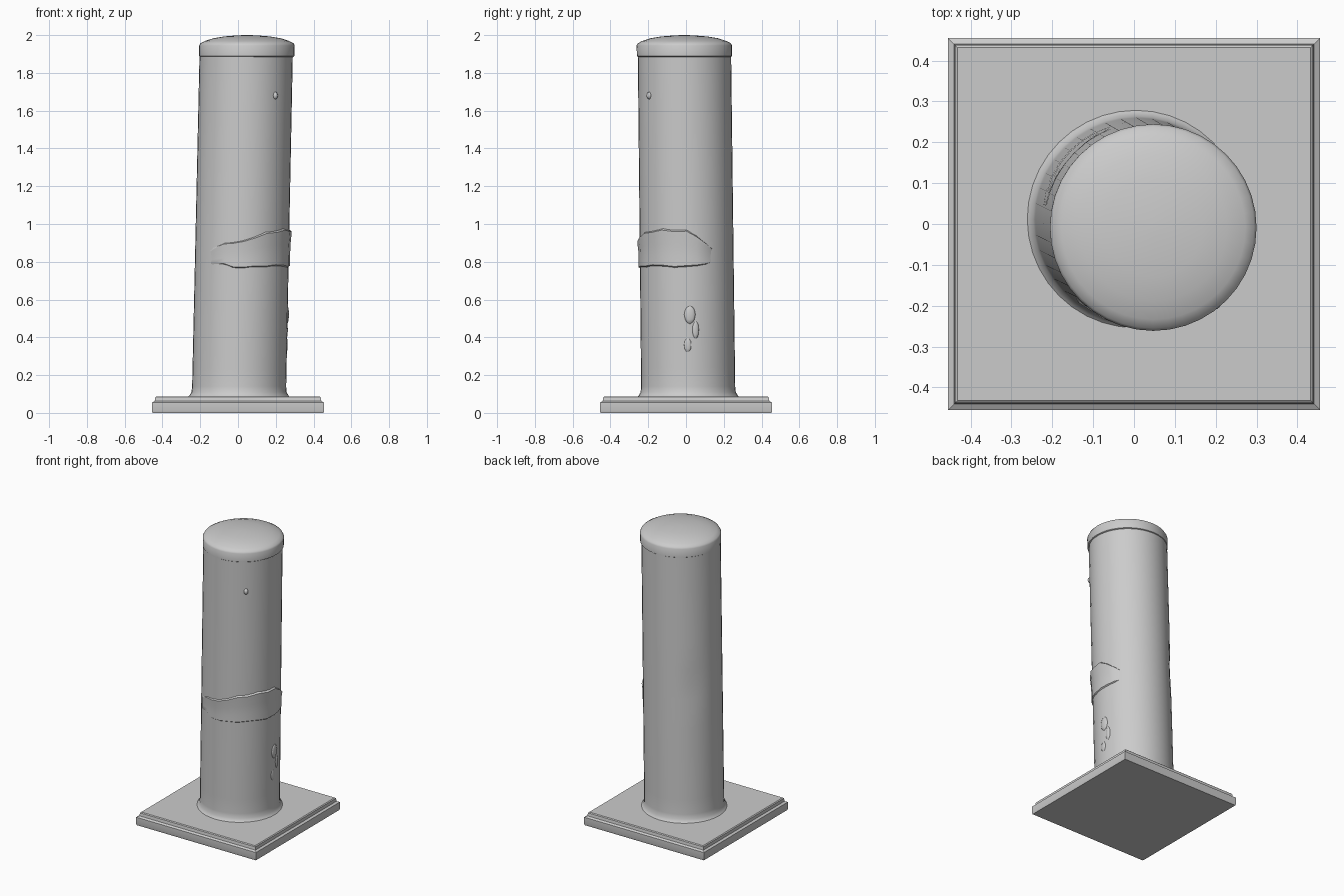
import bpy, bmesh, math
from mathutils import Vector

if "Cube" in bpy.data.objects:
    bpy.data.objects.remove(bpy.data.objects["Cube"])


def finish(name, bm, angle=35):
    bmesh.ops.recalc_face_normals(bm, faces=bm.faces)
    me = bpy.data.meshes.new(name)
    bm.to_mesh(me)
    bm.free()
    ob = bpy.data.objects.new(name, me)
    bpy.context.collection.objects.link(ob)
    bpy.ops.object.select_all(action='DESELECT')
    bpy.context.view_layer.objects.active = ob
    ob.select_set(True)
    bpy.ops.object.shade_smooth_by_angle(angle=math.radians(angle))
    return ob


def axis(z):
    """Centre of the leaning post at height z."""
    t = (z - 0.09) / 1.8
    return Vector((0.005 + 0.038 * t, 0.012 - 0.02 * t, z))


def on_post(a, z, r):
    return axis(z) + Vector((r * math.cos(a), r * math.sin(a), 0))


def stack(name, rings, sides, point, angle=35):
    """Closed solid from a stack of (radius, height) rings."""
    bm = bmesh.new()
    loops = [[bm.verts.new(point(i, r, z)) for i in range(sides)]
             for r, z in rings]
    for lo, hi in zip(loops, loops[1:]):
        for i in range(sides):
            j = (i + 1) % sides
            bm.faces.new((lo[i], lo[j], hi[j], hi[i]))
    bm.faces.new(loops[0][::-1])
    bm.faces.new(loops[-1])
    return finish(name, bm, angle)


# Stepped square base plate
def square(i, r, z):
    a = math.radians(45 + 90 * i)
    s = r * math.sqrt(2)
    return (s * math.cos(a), s * math.sin(a), z)


stack("base_plate", [(0.452, 0), (0.456, 0.012), (0.455, 0.055), (0.441, 0.063),
                     (0.438, 0.083), (0.432, 0.088)], 4, square, 20)

# Leaning post with a flared weld at the foot and a slight dent at the back
N = 40


def post_point(i, r, z):
    a = 2 * math.pi * i / N
    d = (a - math.radians(140)) / 0.3
    dent = 0.006 * math.exp(-d * d - ((z - 1.0) / 0.12) ** 2)
    return on_post(a, z, r - dent)


body = [(0.247 + 0.002 * (1 - k / 18), 0.14 + k * 1.76 / 18) for k in range(19)]
stack("post", [(0.275, 0.08), (0.262, 0.092), (0.252, 0.11)] + body, N, post_point)

# Domed cap
stack("cap", [(0.246, 1.885), (0.252, 1.889), (0.253, 1.945), (0.247, 1.956),
              (0.225, 1.968), (0.18, 1.983), (0.12, 1.993), (0.06, 1.998),
              (0.015, 2.0)], N,
      lambda i, r, z: on_post(2 * math.pi * i / N, z, r) + Vector((0.003, 0, 0)))

# Ragged raised patch wrapped round the front and right: (degrees, bottom, top)
edges = [(-142, .79, .84), (-128, .785, .875), (-112, .785, .90), (-100, .766, .905),
         (-88, .764, .915), (-74, .77, .935), (-60, .768, .96), (-45, .775, .965),
         (-30, .772, .978), (-15, .765, .97), (0, .77, .972), (12, .775, .94),
         (24, .785, .90), (36, .80, .86)]
rows = [(0, -0.004), (0.05, 0.008), (0.3, 0.007), (0.6, 0.008),
        (0.85, 0.012), (0.95, 0.013), (1, -0.004)]
bm = bmesh.new()
grid = []
for k, (deg, z0, z1) in enumerate(edges):
    fade = 0 if k in (0, len(edges) - 1) else min(1, k / 4)
    col = []
    for f, off in rows:
        z = z0 + f * (z1 - z0)
        off = off * fade if fade else -0.004
        col.append(bm.verts.new(on_post(math.radians(deg), z, 0.248 + off)))
    grid.append(col)
for c0, c1 in zip(grid, grid[1:]):
    for j in range(len(rows) - 1):
        bm.faces.new((c0[j], c1[j], c1[j + 1], c0[j + 1]))
finish("raised_patch", bm, 40)


# Small knob and dents of raised metal on the post
def lump(name, deg, z, size):
    bm = bmesh.new()
    bmesh.ops.create_icosphere(bm, subdivisions=2, radius=1)
    a = math.radians(deg)
    out = Vector((math.cos(a), math.sin(a), 0))
    side = Vector((-out.y, out.x, 0))
    c = on_post(a, z, 0.246)
    for v in bm.verts:
        v.co = (c + out * v.co.x * size[0] + side * v.co.y * size[1]
                + Vector((0, 0, v.co.z * size[2])))
    finish(name, bm, 60)


lump("knob", -50, 1.68, (0.016, 0.014, 0.02))
for k, (deg, z, size) in enumerate([(10, 0.44, (0.009, 0.018, 0.05)),
                                    (3, 0.52, (0.010, 0.03, 0.05)),
                                    (0, 0.36, (0.007, 0.02, 0.04))]):
    lump(f"surface_ridge_{k + 1}", deg, z, size)
